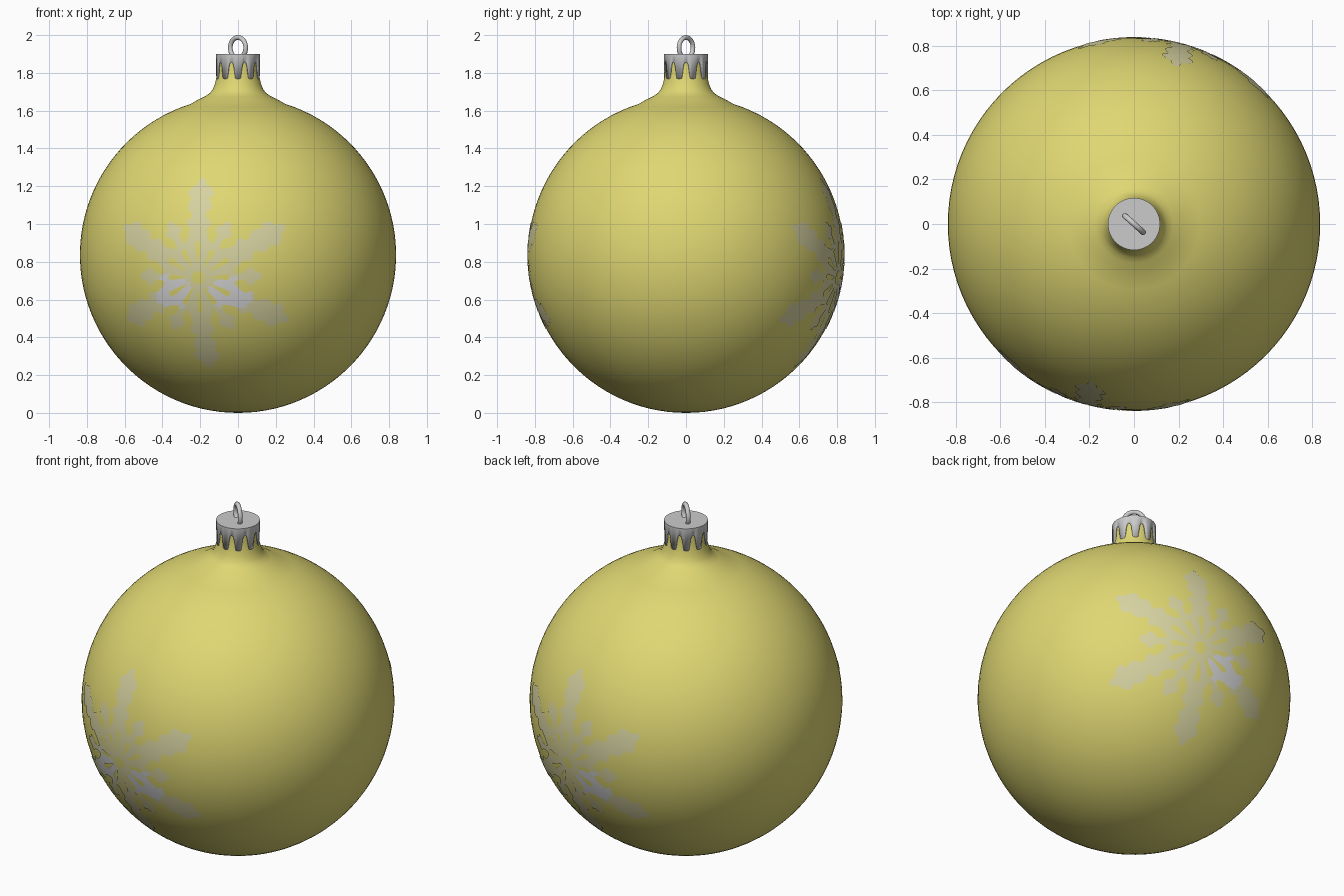
import bpy, bmesh, math
from mathutils import Vector

if "Cube" in bpy.data.objects:
    bpy.data.objects.remove(bpy.data.objects["Cube"])

R = 0.837
CENTRE = Vector((0, 0, R))


def material(name, rgb):
    m = bpy.data.materials.new(name)
    m.diffuse_color = (*rgb, 1)
    m.use_nodes = True
    m.node_tree.nodes["Principled BSDF"].inputs["Base Color"].default_value = m.diffuse_color
    return m


YELLOW = material("soft yellow", (0.74, 0.68, 0.17))
SILVER = material("silver", (0.60, 0.60, 0.60))
CREAM = material("pale cream", (0.68, 0.65, 0.36))
FROST = material("frost grey", (0.68, 0.67, 0.68))


def finish(name, bm, mats, angle=40):
    me = bpy.data.meshes.new(name)
    bm.to_mesh(me)
    bm.free()
    ob = bpy.data.objects.new(name, me)
    bpy.context.collection.objects.link(ob)
    for m in mats:
        me.materials.append(m)
    bpy.ops.object.select_all(action='DESELECT')
    ob.select_set(True)
    bpy.context.view_layer.objects.active = ob
    bpy.ops.object.shade_smooth_by_angle(angle=math.radians(angle))
    return ob


def lathe(name, profile, mat, steps=96):
    bm = bmesh.new()
    vs = [bm.verts.new((r, 0, z)) for r, z in profile]
    es = [bm.edges.new(p) for p in zip(vs, vs[1:])]
    bmesh.ops.spin(bm, geom=vs + es, cent=(0, 0, 0), axis=(0, 0, 1),
                   angle=2 * math.pi, steps=steps, use_duplicate=False)
    bmesh.ops.remove_doubles(bm, verts=bm.verts, dist=1e-5)
    bmesh.ops.recalc_face_normals(bm, faces=bm.faces)
    return finish(name, bm, [mat])


# Glass ball with flared neck
end = math.pi - math.asin(0.25 / R)
ball = [(R * math.sin(end * i / 48), R - R * math.cos(end * i / 48)) for i in range(49)]
neck = [(0.21, 1.659), (0.175, 1.676), (0.15, 1.692), (0.134, 1.712),
        (0.123, 1.74), (0.114, 1.775), (0.109, 1.82), (0.108, 1.89)]
lathe("ball", ball + neck, YELLOW)

# Metal cap with a crown of teeth
TEETH, CAP_R, CAP_TOP = 10, 0.117, 1.9
tooth = [(-0.5, 1.857), (-0.38, 1.85), (-0.32, 1.835), (-0.2, 1.772), (-0.08, 1.768),
         (0.08, 1.768), (0.2, 1.772), (0.32, 1.835), (0.38, 1.85)]
bm = bmesh.new()
top, low = [], []
for k in range(TEETH):
    for f, z in tooth:
        a = (k + f) * 2 * math.pi / TEETH - math.pi / 2
        x, y = CAP_R * math.cos(a), CAP_R * math.sin(a)
        top.append(bm.verts.new((x, y, CAP_TOP)))
        low.append(bm.verts.new((x, y, z)))
n = len(top)
for i in range(n):
    j = (i + 1) % n
    bm.faces.new((low[i], low[j], top[j], top[i]))
bm.faces.new(top)
cap = finish("cap", bm, [SILVER])
sol = cap.modifiers.new("thickness", 'SOLIDIFY')
sol.thickness = 0.006
sol.offset = -1

# Hanging ring, turned diagonally
bpy.ops.mesh.primitive_torus_add(major_radius=0.055, minor_radius=0.0125, major_segments=40,
                                 minor_segments=12, location=(0, 0, 1.9325),
                                 rotation=(math.pi / 2, 0, math.radians(-42)))
ring = bpy.context.object
ring.name = "hanging_ring"
ring.data.materials.append(SILVER)
bpy.ops.object.shade_smooth_by_angle(angle=math.radians(60))

# Snowflake outline: (radius, degrees) from main arm axis to the short arm axis
HALF = [(0.545, 0), (0.535, 2), (0.505, 3), (0.49, 6.5), (0.47, 9), (0.445, 9.3), (0.43, 6.5),
        (0.41, 8.5), (0.385, 10), (0.36, 9), (0.345, 6.5), (0.32, 7), (0.31, 12), (0.285, 13.5),
        (0.265, 10), (0.22, 14), (0.19, 22), (0.21, 25), (0.25, 25.5), (0.265, 21),
        (0.295, 20.5), (0.302, 25), (0.33, 26.5), (0.34, 30)]
# Teardrop hole: (radius, half width)
DROP = [(0.075, 0.004), (0.13, 0.010), (0.17, 0.016), (0.19, 0.011)]


def polar(r, deg):
    a = math.radians(deg)
    return Vector((r * math.cos(a), r * math.sin(a), 0))


def flake_loops():
    outline = []
    for k in range(6):
        base = 90 + 60 * k
        outline += [polar(r, base + a) for r, a in HALF]
        outline += [polar(r, base + 60 - a) for r, a in HALF[-2:0:-1]]
    loops = [outline, [polar(0.036, 30 * i) for i in range(12)]]
    for k in range(12):
        axis, s = 90 + 30 * k, 1.0 if k % 2 == 0 else 0.88
        u, v = polar(1, axis), polar(1, axis + 90)
        loops.append([u * r * s + v * w for r, w in DROP] +
                     [u * r * s - v * w for r, w in reversed(DROP)])
    return loops


def snowflake(name, turn, patches):
    bm = bmesh.new()
    for loop in flake_loops():
        vs = [bm.verts.new(p) for p in loop]
        for i in range(len(vs)):
            bm.edges.new((vs[i - 1], vs[i]))
    bmesh.ops.triangle_fill(bm, edges=bm.edges[:], use_beauty=True)
    # slice into small cells so the plate can follow the ball
    for axis in ((1, 0, 0), (0, 1, 0)):
        for i in range(-22, 23):
            bmesh.ops.bisect_plane(bm, geom=bm.verts[:] + bm.edges[:] + bm.faces[:],
                                   plane_co=Vector(axis) * (i * 0.025 + 0.003), plane_no=axis)
    # frosted patches near the middle
    for f in bm.faces:
        c = f.calc_center_median()
        f.material_index = int(any(((c.x - x) / a) ** 2 + ((c.y - y) / b) ** 2 < 1
                                   for x, y, a, b in patches))
    # wrap onto the ball
    nz, nx = -0.12 / R, -0.21 / R
    n = Vector((nx, -math.sqrt(1 - nx * nx - nz * nz), nz))
    e1 = Vector((0, 0, 1)).cross(n).normalized()
    e2 = n.cross(e1)
    for v in bm.verts:
        p = e1 * v.co.x + e2 * v.co.y
        t = p.length / R
        d = n * math.cos(t) + (p.normalized() * math.sin(t) if t > 1e-6 else p)
        if turn:
            d = Vector((-d.x, -d.y, d.z))
        v.co = CENTRE + d * (R + 0.003)
    bm.normal_update()
    for f in bm.faces:
        if f.normal.dot(f.calc_center_median() - CENTRE) < 0:
            f.normal_flip()
    finish(name, bm, [CREAM, FROST], 60)


LEFT, RIGHT = (-0.15, -0.08, 0.11, 0.10), (0.17, -0.09, 0.12, 0.09)
snowflake("front_snowflake", False, [LEFT, RIGHT])
snowflake("back_snowflake", True, [RIGHT])
